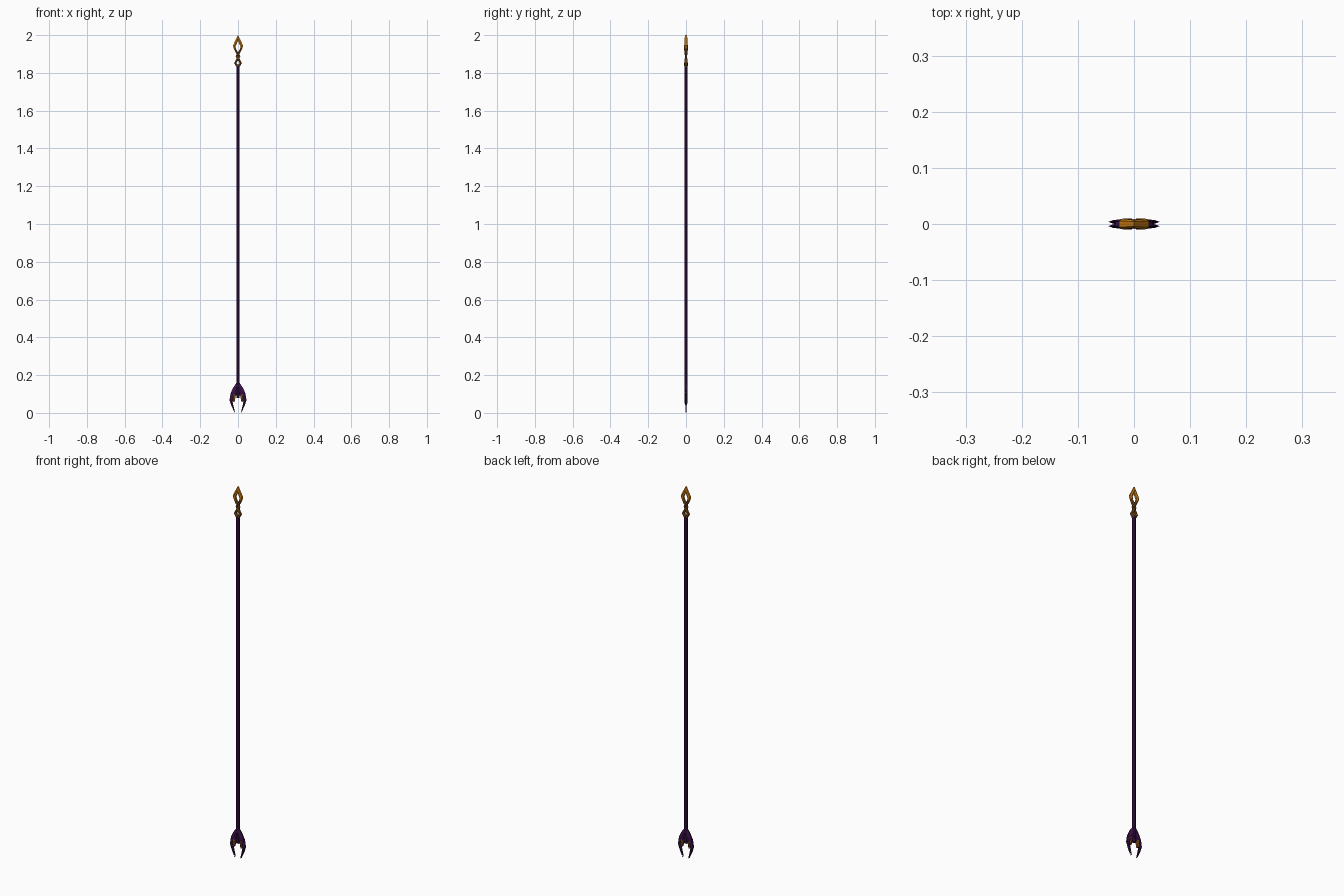
import bpy, bmesh, math

if "Cube" in bpy.data.objects:
    bpy.data.objects.remove(bpy.data.objects["Cube"])


def material(name, rgb):
    m = bpy.data.materials.new(name)
    m.diffuse_color = (*rgb, 1)
    m.use_nodes = True
    m.node_tree.nodes["Principled BSDF"].inputs["Base Color"].default_value = m.diffuse_color
    return m


GOLD = material("amber gold", (0.68, 0.23, 0.008))
BRONZE = material("dark bronze", (0.2, 0.075, 0.01))
PURPLE = material("dark purple", (0.048, 0.006, 0.075))
NIGHT = material("deep purple", (0.034, 0.004, 0.055))


def finish(name, bm, mat):
    bmesh.ops.recalc_face_normals(bm, faces=bm.faces[:])
    me = bpy.data.meshes.new(name)
    bm.to_mesh(me)
    bm.free()
    me.materials.append(mat)
    ob = bpy.data.objects.new(name, me)
    bpy.context.collection.objects.link(ob)
    return ob


def blade(name, stations, mat, side, y0=0.0, edge=0.1):
    """Flat bar through (outer x, z, inner x, z, half depth) stations, bevelled to its edges."""
    bm = bmesh.new()
    rings = []
    for ox, oz, ix, iz, t in stations:
        mx, mz, e = (ox + ix) / 2, (oz + iz) / 2, t * edge
        ring = [(ox, -e, oz), (mx, -t, mz), (ix, -e, iz),
                (ix, e, iz), (mx, t, mz), (ox, e, oz)]
        rings.append([bm.verts.new((side * x, y0 + y, z)) for x, y, z in ring])
    for a, b in zip(rings, rings[1:]):
        for i in range(6):
            j = (i + 1) % 6
            bm.faces.new((a[i], a[j], b[j], b[i]))
    bm.faces.new(rings[0])
    bm.faces.new(rings[-1][::-1])
    return finish(name, bm, mat)


# Long shaft
bm = bmesh.new()
bmesh.ops.create_cone(bm, cap_ends=True, segments=8, radius1=0.0088, radius2=0.0088, depth=1.76)
bmesh.ops.translate(bm, verts=bm.verts, vec=(0, 0, 0.96))
finish("shaft", bm, PURPLE)

# Amber upper half of the open diamond head, with bronze legs crossing below it
head = [(0.000, 2.000, 0.000, 1.968, 0.007),
        (0.027, 1.945, 0.013, 1.941, 0.0095),
        (0.023, 1.930, 0.010, 1.926, 0.0095)]
legs = [(0.023, 1.930, 0.010, 1.926, 0.0095),
        (0.011, 1.905, -0.001, 1.908, 0.009),
        (-0.004, 1.885, -0.012, 1.891, 0.005)]
loop = [(-0.004, 1.892, -0.013, 1.887, 0.003),
        (0.008, 1.876, -0.002, 1.868, 0.008),
        (0.020, 1.851, 0.009, 1.853, 0.0095),
        (0.008, 1.831, 0.000, 1.843, 0.0095)]
# Claw blades, their shoulders and bronze inlays
claw = [(0.002, 0.162, 0.000, 0.120, 0.004),
        (0.024, 0.136, 0.008, 0.095, 0.004),
        (0.039, 0.105, 0.018, 0.082, 0.004),
        (0.045, 0.068, 0.029, 0.062, 0.0033),
        (0.036, 0.040, 0.025, 0.042, 0.0025),
        (0.018, 0.001, 0.016, 0.003, 0.0006)]
shoulder = [(0.003, 0.166, -0.001, 0.130, 0.006),
            (0.018, 0.145, 0.004, 0.110, 0.009),
            (0.033, 0.118, 0.020, 0.098, 0.007)]
inlay = [(0.027, 0.114, 0.018, 0.110, 0.006),
         (0.034, 0.092, 0.013, 0.086, 0.0088),
         (0.028, 0.060, 0.018, 0.058, 0.0075)]

for side, tag in ((-1, "left"), (1, "right")):
    blade("head_diamond_" + tag, head, GOLD, side, edge=0.6)
    blade("head_legs_" + tag, legs, BRONZE, side, edge=0.6)
    blade("head_loop_" + tag, loop, BRONZE, side, edge=0.6)
    blade("claw_shoulder_" + tag, shoulder, PURPLE, side, edge=0.5)
    blade("claw_inlay_" + tag, inlay, BRONZE, side, edge=0.6)
    for y0, layer in ((-0.0038, "front"), (0.0038, "back")):
        blade(f"claw_{layer}_{tag}", claw, NIGHT, side, y0)
